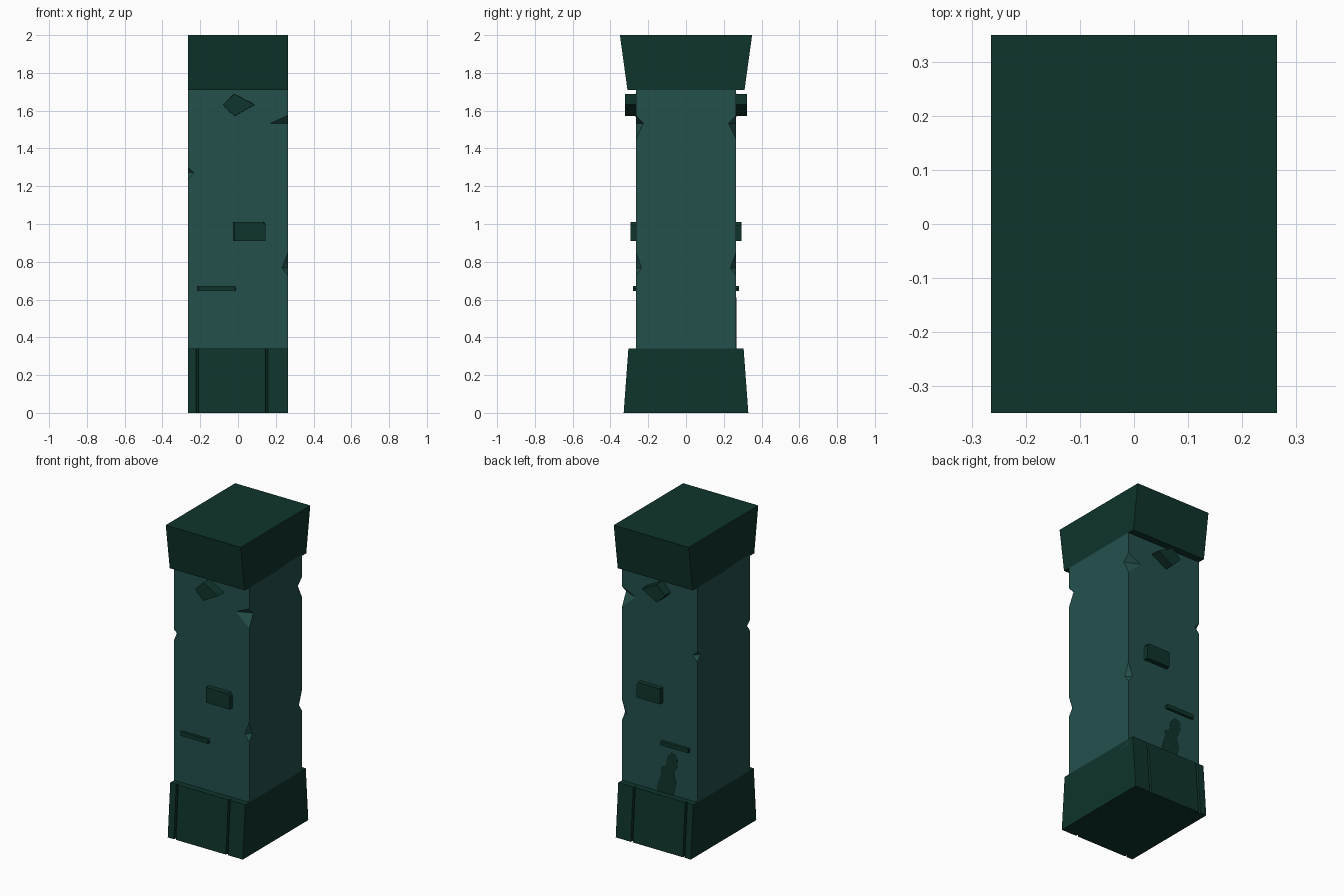
import bpy, bmesh
from mathutils import Vector

if "Cube" in bpy.data.objects:
    bpy.data.objects.remove(bpy.data.objects["Cube"])


def material(name, rgb):
    m = bpy.data.materials.new(name)
    m.diffuse_color = (*rgb, 1)
    m.use_nodes = True
    m.node_tree.nodes["Principled BSDF"].inputs["Base Color"].default_value = m.diffuse_color
    return m


DARK = material("dark green stone", (0.0048, 0.0345, 0.0255))
LIGHT = material("teal stone", (0.0176, 0.0820, 0.0730))


def finish(name, bm, mat):
    bmesh.ops.recalc_face_normals(bm, faces=bm.faces)
    me = bpy.data.meshes.new(name)
    bm.to_mesh(me)
    bm.free()
    me.materials.append(mat)
    ob = bpy.data.objects.new(name, me)
    bpy.context.collection.objects.link(ob)
    return ob


def loft(name, lower, upper, mat):
    """Closed solid between two matching loops of points."""
    bm = bmesh.new()
    a = [bm.verts.new(p) for p in lower]
    b = [bm.verts.new(p) for p in upper]
    n = len(a)
    bm.faces.new(a)
    bm.faces.new(b)
    for i in range(n):
        j = (i + 1) % n
        bm.faces.new((a[i], a[j], b[j], b[i]))
    return finish(name, bm, mat)


W = 0.265


def rect(y, z):
    return [(-W, -y, z), (W, -y, z), (W, y, z), (-W, y, z)]


# Flared cap
loft("cap", rect(0.31, 1.71), rect(0.35, 2.0), DARK)


# Tapered base with two vertical joints cut in front and back
def base_outline(y, z):
    d = y - 0.015
    half = [(-W, y), (-0.222, y), (-0.219, d), (-0.211, d), (-0.208, y),
            (0.145, y), (0.148, d), (0.156, d), (0.159, y), (W, y)]
    return ([(x, -v, z) for x, v in half] +
            [(x, v, z) for x, v in reversed(half)])


loft("base", base_outline(0.33, 0), base_outline(0.305, 0.34), DARK)

# Shaft
shaft = loft("shaft", rect(W, 0.30), rect(W, 1.72), LIGHT)

# Chips on the shaft corners: side, top z, mid z, bottom z, x depth, y depth
chips = [(1, 1.575, 1.533, 1.45, 0.095, 0.04),
         (1, 0.85, 0.768, 0.725, 0.032, 0.03),
         (-1, 1.30, 1.272, 1.235, 0.032, 0.03)]
bm = bmesh.new()
for sx, top, mid, low, dx, dy in chips:
    for sy in (-1, 1):
        pts = [Vector(p) for p in ((sx * W, sy * W, top), (sx * W, sy * W, low),
                                   (sx * (W - dx), sy * W, mid),
                                   (sx * W, sy * (W - dy), mid))]
        centre = (pts[2] + pts[3]) / 2
        a, b, c, d = [bm.verts.new(centre + (p - centre) * 1.5) for p in pts]
        for f in ((a, b, c), (a, d, b), (a, c, d), (b, d, c)):
            bm.faces.new(f)
cutter = finish("chip_cutter", bm, LIGHT)
cutter.hide_render = True
mod = shaft.modifiers.new("chips", 'BOOLEAN')
mod.operation = 'DIFFERENCE'
mod.solver = 'EXACT'
mod.object = cutter
deps = bpy.context.evaluated_depsgraph_get()
cut_mesh = bpy.data.meshes.new_from_object(shaft.evaluated_get(deps))
shaft.modifiers.clear()
shaft.data = cut_mesh
bpy.data.objects.remove(cutter)

# Raised stones on front and back: x-z outline, reach in y, front shrink
stones = {
    "pointed_stone": ([(-0.08, 1.632), (-0.02, 1.69), (0.09, 1.632),
                       (-0.018, 1.57), (-0.062, 1.61)], 0.323, 0.97),
    "square_stone": ([(-0.025, 0.908), (0.148, 0.908), (0.148, 0.995),
                      (0.136, 1.012), (-0.025, 1.012)], 0.293, 0.95),
    "long_stone": ([(-0.218, 0.644), (-0.012, 0.644), (-0.008, 0.658),
                    (-0.015, 0.672), (-0.218, 0.672)], 0.281, 0.94),
}
for name, (pts, reach, k) in stones.items():
    cx = sum(p[0] for p in pts) / len(pts)
    cz = sum(p[1] for p in pts) / len(pts)
    for side, s in (("front", -1), ("back", 1)):
        loft(f"{side}_{name}",
             [(x, s * 0.25, z) for x, z in pts],
             [(cx + (x - cx) * k, s * reach, cz + (z - cz) * k) for x, z in pts],
             DARK)

# Dark stain painted on the back above the base
stain = [(0.018, 0.32), (0.018, 0.37), (-0.008, 0.45), (-0.012, 0.50),
         (-0.045, 0.52), (-0.055, 0.58), (-0.085, 0.61), (-0.122, 0.595),
         (-0.127, 0.54), (-0.10, 0.48), (-0.117, 0.42), (-0.09, 0.32)]
loft("back_stain", [(x, 0.262, z) for x, z in stain],
     [(x, 0.267, z) for x, z in stain], DARK)
